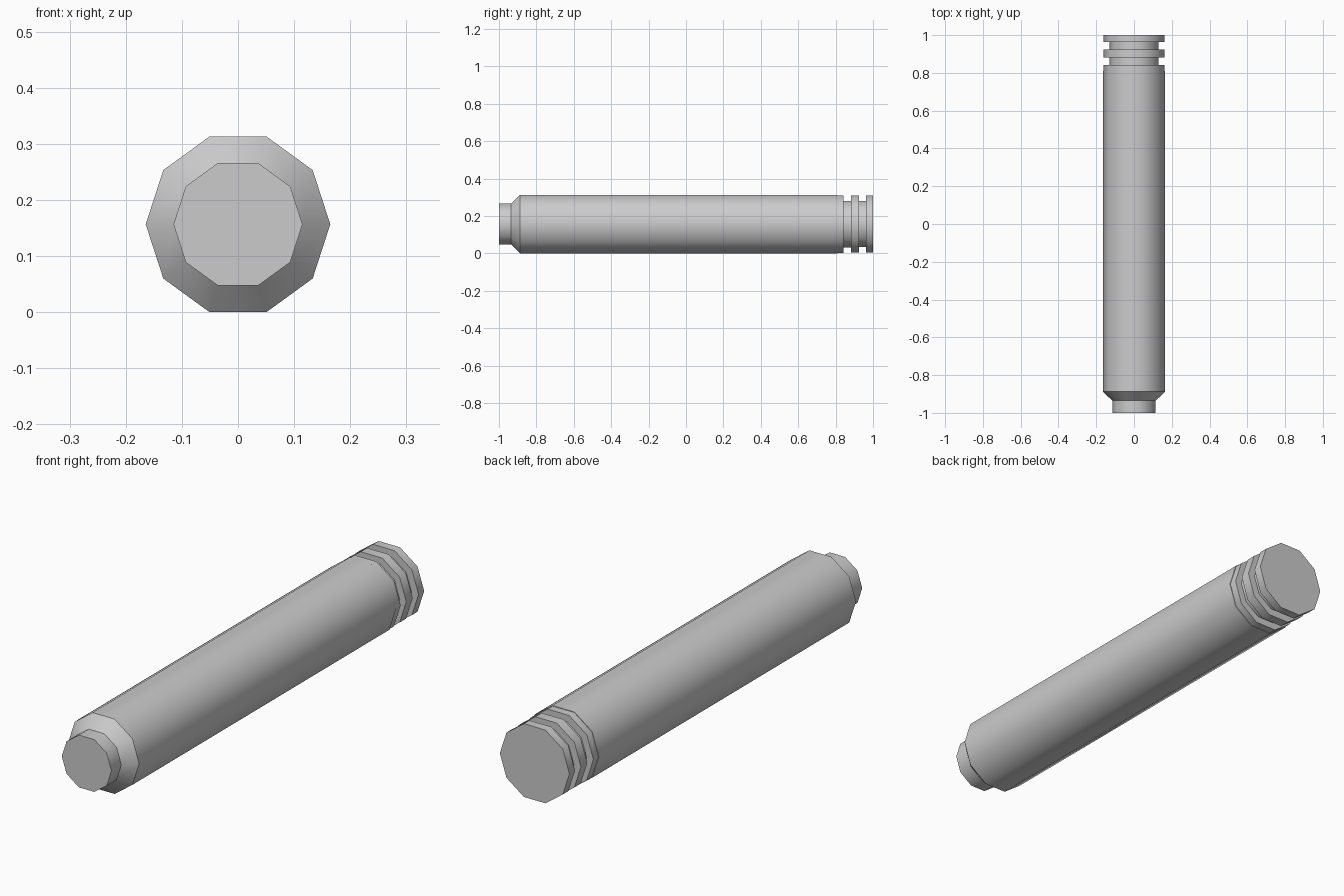
import bpy, bmesh, math

if "Cube" in bpy.data.objects:
    bpy.data.objects.remove(bpy.data.objects["Cube"])

SIDES = 10
RADIUS = 0.1645
CENTRE_Z = RADIUS * math.sin(math.radians(72))  # lowest flat rests on z = 0


def lathe(name, profile):
    """Closed ten-sided solid around the y axis from (y, radius) points."""
    bm = bmesh.new()
    rings = []
    for y, r in profile:
        rings.append([bm.verts.new((r * math.cos(math.tau * i / SIDES), y,
                                    CENTRE_Z + r * math.sin(math.tau * i / SIDES)))
                      for i in range(SIDES)])
    for a, b in zip(rings, rings[1:]):
        for i in range(SIDES):
            j = (i + 1) % SIDES
            bm.faces.new((a[i], a[j], b[j], b[i]))
    bm.faces.new(rings[0])
    bm.faces.new(rings[-1])
    bmesh.ops.recalc_face_normals(bm, faces=bm.faces)
    mesh = bpy.data.meshes.new(name)
    bm.to_mesh(mesh)
    bm.free()
    obj = bpy.data.objects.new(name, mesh)
    bpy.context.collection.objects.link(obj)
    bpy.ops.object.select_all(action='DESELECT')
    obj.select_set(True)
    bpy.context.view_layer.objects.active = obj
    bpy.ops.object.shade_smooth_by_angle(angle=math.radians(40))
    return obj


# Narrow nose, bevelled shoulder, long tube, and two grooves at the back
RIM, GROOVE, NOSE = 0.161, 0.129, 0.115
lathe("tube_body", [
    (-1.0, NOSE), (-0.935, NOSE),
    (-0.888, RADIUS), (0.81, RADIUS),
    (0.81, RIM + 0.001), (0.843, RIM + 0.001),
    (0.843, GROOVE + 0.002), (0.882, GROOVE + 0.002),
    (0.882, RIM), (0.924, RIM),
    (0.924, GROOVE), (0.963, GROOVE),
    (0.963, RIM), (1.0, RIM),
])
